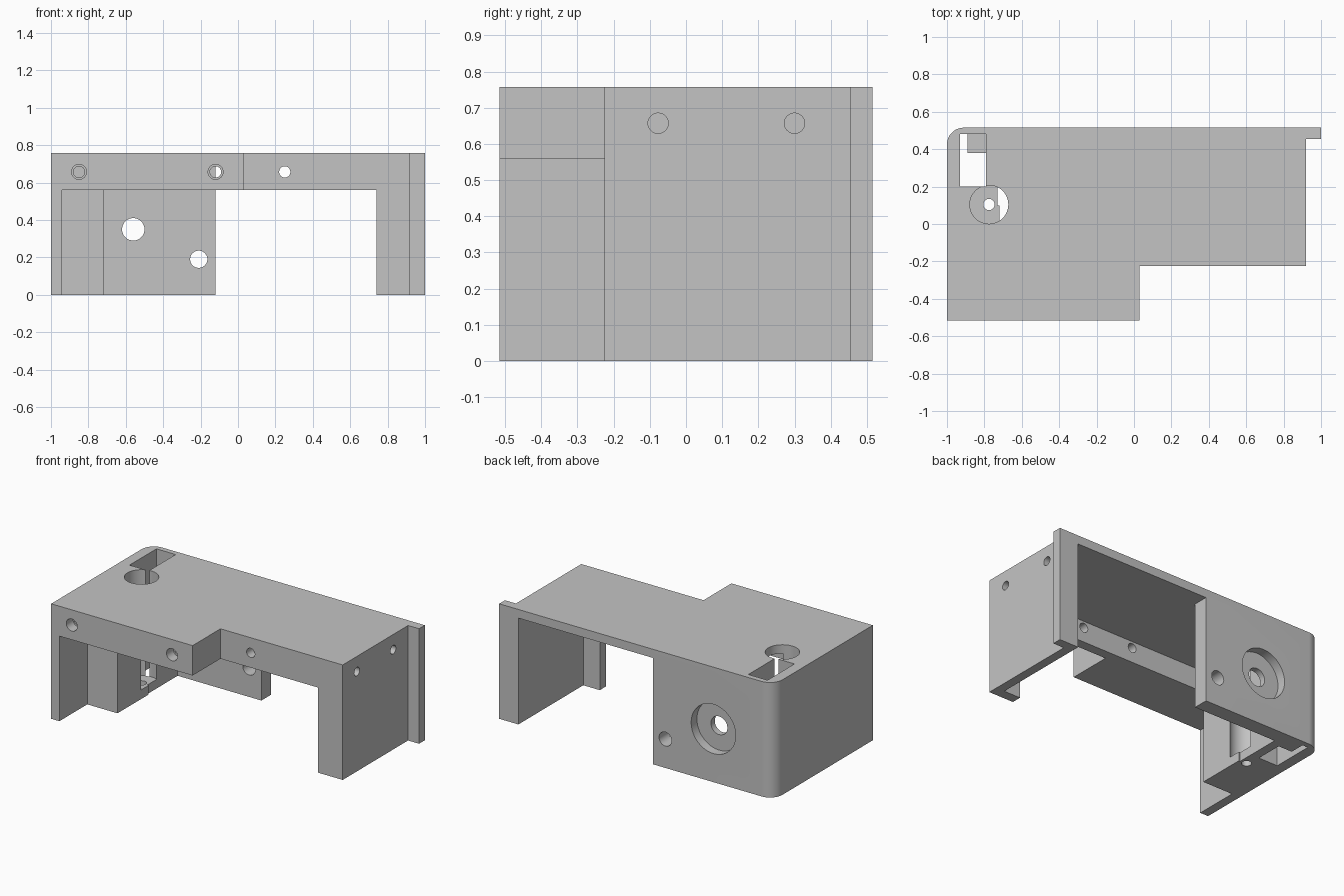
import bpy, bmesh, math
from mathutils import Matrix, Vector

cube = bpy.data.objects.get("Cube")
if cube:
    bpy.data.objects.remove(cube, do_unlink=True)

TOP, BACK, FRONT, STEP = 0.757, 0.515, -0.515, -0.225
CEIL, LINTEL = 0.70, 0.56
LOW, FAR = -0.2, 1.2

grey = bpy.data.materials.new("plain grey")
grey.use_nodes = True
colour = (0.55, 0.55, 0.55, 1)
grey.diffuse_color = colour
grey.node_tree.nodes["Principled BSDF"].inputs["Base Color"].default_value = colour


def add_object(name, bm):
    bmesh.ops.recalc_face_normals(bm, faces=bm.faces)
    mesh = bpy.data.meshes.new(name)
    bm.to_mesh(mesh)
    bm.free()
    mesh.materials.append(grey)
    obj = bpy.data.objects.new(name, mesh)
    bpy.context.collection.objects.link(obj)
    return obj


def prism(name, outline, height):
    bm = bmesh.new()
    face = bm.faces.new([bm.verts.new((x, y, 0)) for x, y in outline])
    out = bmesh.ops.extrude_face_region(bm, geom=[face])
    verts = [v for v in out["geom"] if isinstance(v, bmesh.types.BMVert)]
    bmesh.ops.translate(bm, verts=verts, vec=(0, 0, height))
    return add_object(name, bm)


def box(name, xs, ys, zs):
    bm = bmesh.new()
    spans = (xs, ys, zs)
    centre = Vector([(a + b) / 2 for a, b in spans])
    size = [b - a for a, b in spans]
    bmesh.ops.create_cube(bm, size=1, matrix=Matrix.Translation(centre) @ Matrix.Diagonal((*size, 1)))
    return add_object(name, bm)


def drill(name, start, axis, length, radius):
    """Cylinder running from start along the x, y or z axis."""
    bm = bmesh.new()
    direction = Vector([axis == a for a in "xyz"])
    turn = direction.to_track_quat("Z", "Y").to_matrix().to_4x4()
    place = Matrix.Translation(Vector(start) + direction * length / 2)
    bmesh.ops.create_cone(bm, cap_ends=True, segments=48, radius1=radius, radius2=radius,
                          depth=length, matrix=place @ turn)
    return add_object(name, bm)


# Stepped outline with one rounded rear corner and a rear flange
R = 0.09
corner = [(-1 + R - R * math.sin(t), BACK - R + R * math.cos(t))
          for t in [math.pi / 2 * i / 16 for i in range(17)]]
outline = [(-1, FRONT), (0.03, FRONT), (0.03, STEP), (0.92, STEP),
           (0.92, 0.455), (1, 0.455), (1, BACK)] + corner
body = prism("bracket_housing", outline, TOP)

below_ceiling, below_lintel, through = (LOW, CEIL), (LOW, LINTEL), (LOW, FAR)
cutters = [
    # Open interior, rear opening and front openings
    box("cavity", (-0.72, 0.86), (-0.16, 0.17), below_ceiling),
    box("rear_cavity", (-0.73, 0.86), (0.1, 0.415), below_ceiling),
    box("rear_opening", (-0.12, 0.86), (0.3, 0.7), below_ceiling),
    box("front_opening", (-0.72, 0.74), (-0.7, -0.1), below_lintel),
    box("front_recess", (-0.94, -0.68), (-0.7, STEP), below_lintel),
    # Slot in the corner column, leaving a short post inside
    box("slot_front", (-0.93, -0.79), (0.2, 0.38), through),
    box("slot_side", (-0.93, -0.89), (0.3, 0.48), through),
    box("slot_top", (-0.93, -0.79), (0.3, 0.48), (LINTEL, FAR)),
    # Vertical screw pocket
    drill("pocket", (-0.775, 0.104, 0.06), "z", 1, 0.103),
    drill("pocket_screw", (-0.775, 0.104, LOW), "z", 1, 0.03),
    # Rear wall holes
    drill("rear_bore", (-0.56, 0.3, 0.35), "y", 0.5, 0.06),
    drill("rear_counterbore", (-0.56, 0.455, 0.35), "y", 0.3, 0.162),
    drill("rear_pin", (-0.21, 0.3, 0.19), "y", 0.5, 0.046),
    # Front lintel holes
    drill("front_pin", (0.25, -0.4, 0.657), "y", 0.35, 0.03),
    drill("left_screw", (-0.12, -0.7, 0.657), "y", 0.7, 0.03),
    drill("right_screw", (-0.85, -0.7, 0.657), "y", 0.5, 0.03),
]
for x in (-0.12, -0.85):
    cutters.append(drill("screw_head", (x, -0.7, 0.657), "y", 0.255, 0.04))
for y in (-0.077, 0.3):
    cutters.append(drill("side_pin", (0.8, y, 0.657), "x", 0.3, 0.028))

# Carve the housing, then discard the cutters
for cutter in cutters:
    cutter.hide_render = True
    mod = body.modifiers.new(cutter.name, "BOOLEAN")
    mod.operation = "DIFFERENCE"
    mod.solver = "EXACT"
    mod.object = cutter
bpy.context.view_layer.update()
graph = bpy.context.evaluated_depsgraph_get()
carved = bpy.data.meshes.new_from_object(body.evaluated_get(graph))
body.modifiers.clear()
body.data = carved
for cutter in cutters:
    bpy.data.objects.remove(cutter, do_unlink=True)

# A single material for every face
carved.materials.clear()
carved.materials.append(grey)
for face in carved.polygons:
    face.material_index = 0

bpy.ops.object.select_all(action="DESELECT")
body.select_set(True)
bpy.context.view_layer.objects.active = body
bpy.ops.object.shade_smooth_by_angle(angle=math.radians(30))
